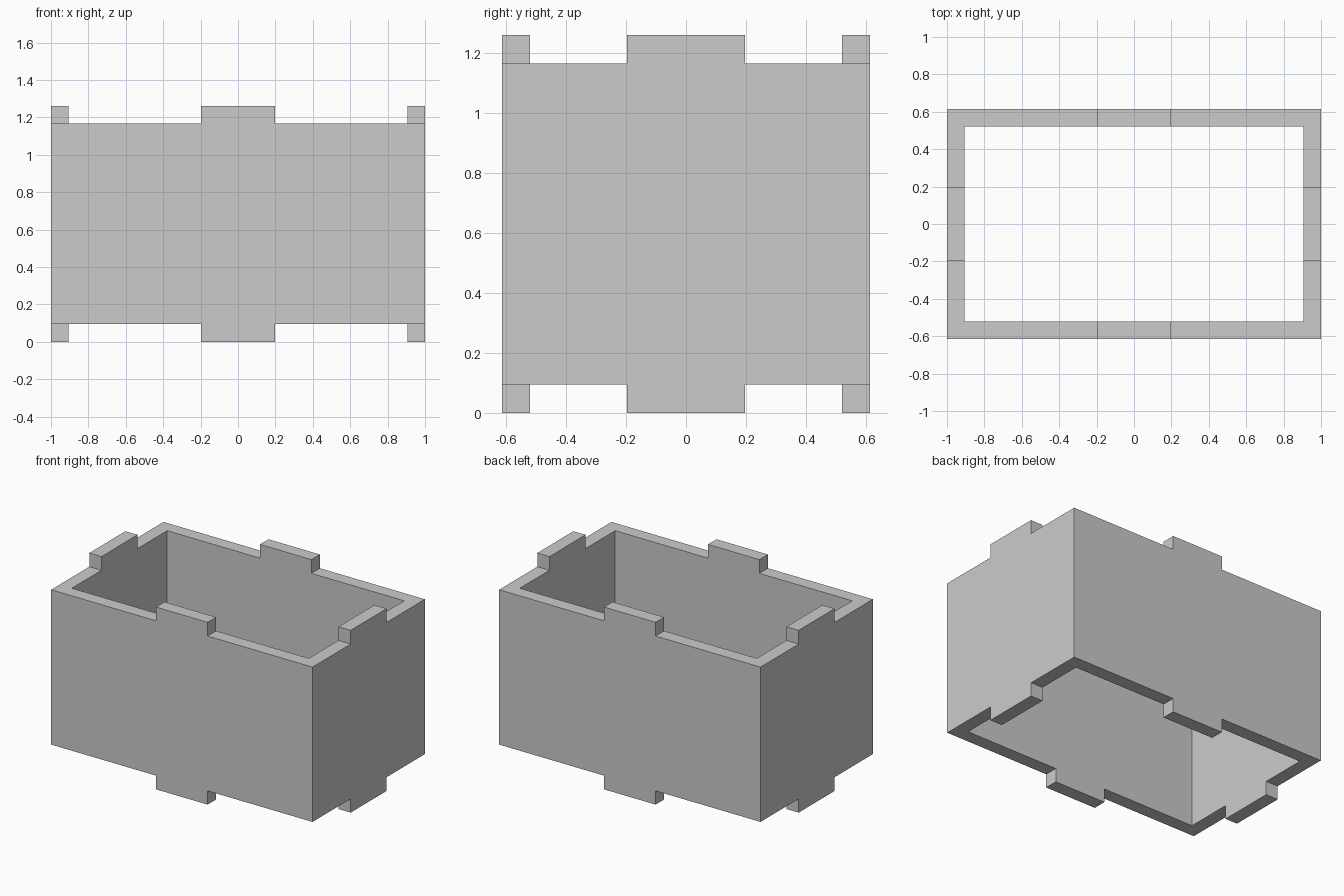
import bpy
import bmesh
from mathutils import Vector

default = bpy.data.objects.get("Cube")
if default:
    bpy.data.objects.remove(default, do_unlink=True)

HALF_X, HALF_Y = 1.0, 0.614   # outer half sizes
WALL = 0.093                  # wall thickness
TAB = 0.197                   # half width of a tab
LOW, HIGH, TOTAL = 0.095, 1.166, 1.261

grey = bpy.data.materials.new("plain_grey")
grey.use_nodes = True
colour = (0.6, 0.6, 0.6, 1.0)
grey.diffuse_color = colour
grey.node_tree.nodes["Principled BSDF"].inputs["Base Color"].default_value = colour


def outline(hx, hy):
    """Rectangle split into three segments per side; the middle one is the tab."""
    return [(-hx, -hy), (-TAB, -hy), (TAB, -hy), (hx, -hy), (hx, -TAB), (hx, TAB),
            (hx, hy), (TAB, hy), (-TAB, hy), (-hx, hy), (-hx, TAB), (-hx, -TAB)]


bm = bmesh.new()

# Bottom rim, as a ring of quads between the outer and inner outlines
outer = [bm.verts.new((x, y, LOW)) for x, y in outline(HALF_X, HALF_Y)]
inner = [bm.verts.new((x, y, LOW)) for x, y in outline(HALF_X - WALL, HALF_Y - WALL)]
count = len(outer)
rim = []
for i in range(count):
    j = (i + 1) % count
    rim.append(bm.faces.new((outer[i], outer[j], inner[j], inner[i])))


def extrude(faces, height, keep):
    """Extrude faces vertically and return the moved faces."""
    result = bmesh.ops.extrude_face_region(bm, geom=faces, use_keep_orig=keep)["geom"]
    verts = [g for g in result if isinstance(g, bmesh.types.BMVert)]
    bmesh.ops.translate(bm, verts=verts, vec=Vector((0, 0, height)))
    moved = [g for g in result if isinstance(g, bmesh.types.BMFace)]
    if not keep:
        bmesh.ops.delete(bm, geom=[f for f in faces if f.is_valid], context='FACES_ONLY')
    return moved


# Walls, then a tab in the middle of each side on the top and bottom rims
top = extrude(rim, HIGH - LOW, True)


def is_tab(face):
    centre = face.calc_center_median()
    return abs(centre.x) < TAB or abs(centre.y) < TAB


for face in [f for f in top if is_tab(f)]:
    extrude([face], TOTAL - HIGH, False)
for face in [f for f in rim if is_tab(f)]:
    extrude([face], -LOW, False)

# Merge the coplanar wall pieces into clean flat faces
bmesh.ops.recalc_face_normals(bm, faces=bm.faces)
bmesh.ops.dissolve_limit(bm, angle_limit=0.01, verts=bm.verts, edges=bm.edges)

mesh = bpy.data.meshes.new("box_frame")
bm.to_mesh(mesh)
bm.free()
mesh.materials.append(grey)
frame = bpy.data.objects.new("box_frame", mesh)
bpy.context.scene.collection.objects.link(frame)
